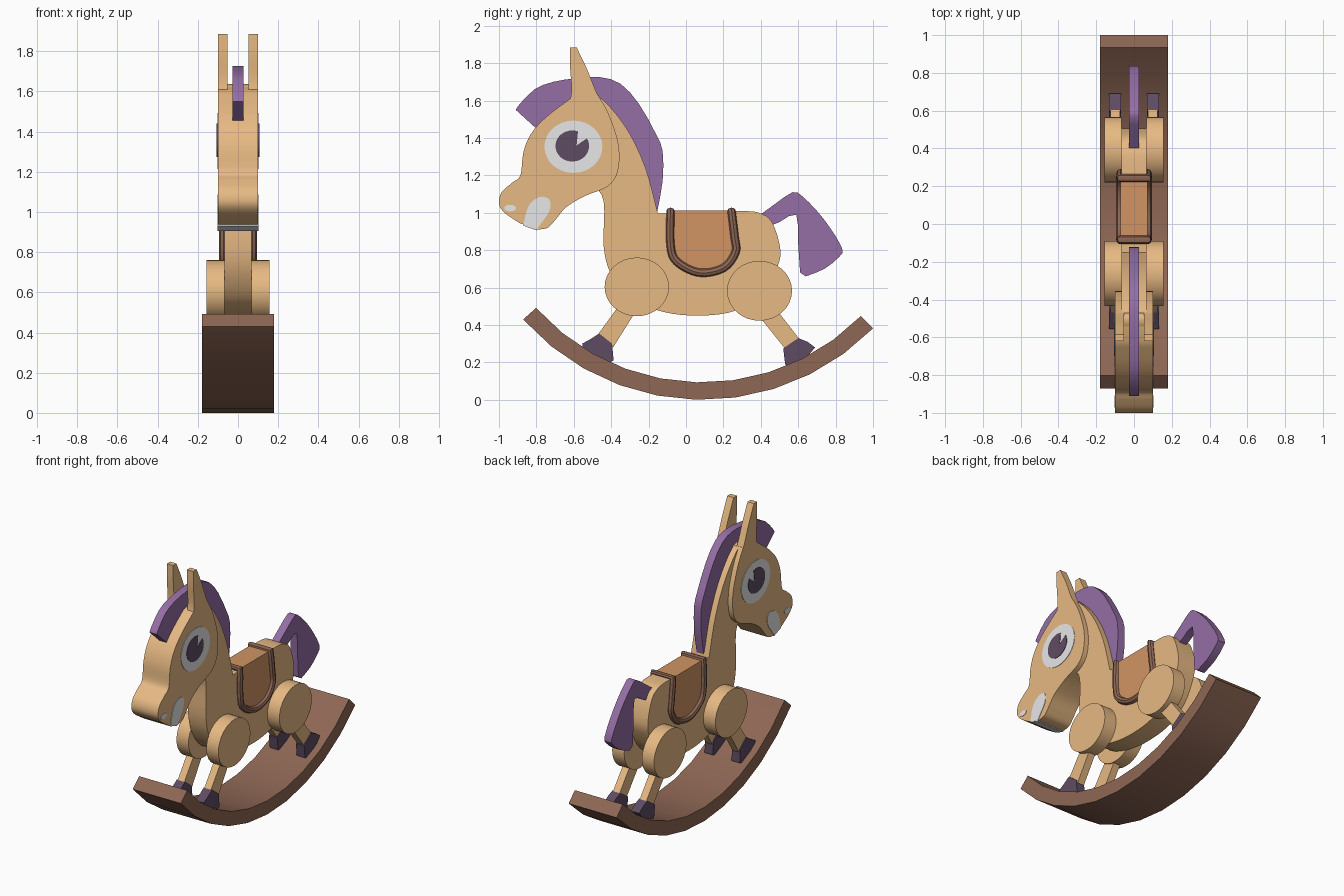
import bpy
import bmesh
from math import sin, cos, radians
from mathutils import Vector

cube = bpy.data.objects.get("Cube")
if cube:
    bpy.data.objects.remove(cube, do_unlink=True)


def material(name, r, g, b):
    mat = bpy.data.materials.new(name)
    mat.use_nodes = True
    mat.diffuse_color = (r, g, b, 1)
    mat.node_tree.nodes["Principled BSDF"].inputs["Base Color"].default_value = (r, g, b, 1)
    return mat


tan = material("tan wood", .80, .487, .228)
purple = material("purple hair", .30, .155, .374)
dark = material("dark hoof", .111, .071, .123)
brown = material("brown wood", .27, .135, .09)
orange = material("orange saddle", .64, .30, .129)
white = material("white paint", .8, .8, .8)


def spline(points, steps=4):
    """Smooth open curve through the points."""
    pts = [Vector(p) for p in points]
    ends = [pts[0] * 2 - pts[1]] + pts + [pts[-1] * 2 - pts[-2]]
    out = []
    for a, b, c, d in zip(ends, ends[1:], ends[2:], ends[3:]):
        for i in range(steps):
            t = i / steps
            out.append(b + (c - a) * t / 2 + (a * 2 - b * 5 + c * 4 - d) * t * t / 2
                       + (b * 3 - a - c * 3 + d) * t ** 3 / 2)
    return out + [pts[-1]]


def ellipse(y, z, ry, rz, start=0, end=360, count=32):
    step = (end - start) / count
    return [(y + ry * cos(radians(start + i * step)), z + rz * sin(radians(start + i * step)))
            for i in range(count)]


def finish(obj, mat):
    obj.data.materials.append(mat)
    bpy.ops.object.select_all(action='DESELECT')
    obj.select_set(True)
    bpy.context.view_layer.objects.active = obj
    if obj.type == 'CURVE':
        bpy.ops.object.convert(target='MESH')
    bpy.ops.object.shade_smooth_by_angle(angle=radians(40))


def slab(name, mat, profile, x0, x1):
    """Side profile (y, z) extruded from x0 to x1."""
    bm = bmesh.new()
    face = bm.faces.new([bm.verts.new((x0, p[0], p[1])) for p in profile])
    side = bmesh.ops.extrude_face_region(bm, geom=[face])
    moved = [v for v in side["geom"] if isinstance(v, bmesh.types.BMVert)]
    bmesh.ops.translate(bm, verts=moved, vec=(x1 - x0, 0, 0))
    bmesh.ops.recalc_face_normals(bm, faces=bm.faces)
    mesh = bpy.data.meshes.new(name)
    bm.to_mesh(mesh)
    bm.free()
    obj = bpy.data.objects.new(name, mesh)
    bpy.context.collection.objects.link(obj)
    finish(obj, mat)


def pair(name, mat, profile, x0, x1):
    slab("left_" + name, mat, profile, x0, x1)
    slab("right_" + name, mat, profile, -x0, -x1)


def arc(radius, start, end, count=10):
    angles = [radians(start + (end - start) * i / count) for i in range(count + 1)]
    return [(.087 + radius * sin(a), 1.283 - radius * cos(a)) for a in angles]


# Curved rocker board
slab("rocker", brown, arc(1.283, -48.3, 45.4) + arc(1.19, 45.4, -48.3), -.18, .18)

# Body and neck in one board
belly = spline([(-.50, 1.16), (-.44, 1.06), (-.44, .82), (-.40, .67), (-.30, .54),
                (-.12, .47), (.07, .45), (.26, .475), (.40, .56), (.48, .69),
                (.505, .80), (.46, .95), (.39, 1.0), (.31, 1.01)])
crest = spline([(-.15, .995), (-.22, 1.25), (-.33, 1.47), (-.48, 1.63), (-.58, 1.60)])
slab("body", tan, belly + crest, -.067, .067)

# Head
head_back = spline([(-.47, 1.63), (-.41, 1.52), (-.36, 1.36), (-.365, 1.22), (-.42, 1.14),
                    (-.54, 1.09), (-.64, 1.03), (-.70, .96), (-.74, .92), (-.79, .91)])
head_front = spline([(-.89, .945), (-.97, 1.0), (-1.0, 1.05), (-.985, 1.11), (-.93, 1.16),
                     (-.885, 1.20), (-.87, 1.32), (-.83, 1.42), (-.75, 1.51), (-.62, 1.61)])
slab("head", tan, head_back + head_front, -.1, .1)

# Ears
ear = spline([(-.625, 1.57), (-.612, 1.66), (-.62, 1.78), (-.62, 1.885)]) \
    + spline([(-.585, 1.885), (-.53, 1.77), (-.49, 1.67), (-.45, 1.58)])
pair("ear", tan, ear, .052, .1)

# Mane and tail
mane_outer = spline([(-.91, 1.55), (-.89, 1.58), (-.81, 1.66), (-.71, 1.70), (-.58, 1.72),
                     (-.46, 1.725), (-.35, 1.69), (-.25, 1.58), (-.16, 1.42), (-.125, 1.33),
                     (-.125, 1.17), (-.155, 1.0)], 2)
mane_inner = spline([(-.24, 1.24), (-.34, 1.43), (-.47, 1.58), (-.62, 1.58), (-.80, 1.45)], 2)
slab("mane", purple, mane_outer + mane_inner, -.027, .027)
tail = spline([(.37, .97), (.48, 1.05), (.57, 1.11), (.62, 1.09), (.70, 1.01), (.77, .92),
               (.835, .81), (.82, .765), (.74, .70), (.64, .66)], 2) \
    + spline([(.61, .68), (.60, .83), (.59, .99), (.50, .95), (.42, .92)], 2)
slab("tail", purple, tail, -.027, .027)

# Eyes with a notched pupil
pair("eye", white, ellipse(-.602, 1.353, .155, .14), .098, .103)
pupil = ellipse(-.608, 1.357, .09, .083, 70, 400) + [(-.585, 1.36)]
pair("pupil", dark, pupil, .102, .106)

# Muzzle patch, nostril and chin strip
patch = spline([(-.87, .935), (-.84, 1.04), (-.78, 1.085), (-.73, 1.07), (-.73, 1.01),
                (-.77, .95), (-.80, .908)], 3)
pair("muzzle_patch", white, patch, .098, .103)
pair("nostril", white, ellipse(-.94, 1.025, .032, .018, 145, 505, 12), .098, .103)
slab("chin_strip", white, [(-.87, .937), (-.80, .912), (-.80, .906), (-.87, .931)], -.101, .101)

# Shoulders, hips, legs and hooves
pair("shoulder", tan, ellipse(-.263, .604, .172, .157), .067, .157)
pair("hip", tan, ellipse(.393, .583, .174, .16), .067, .157)
pair("front_leg", tan, [(-.47, .35), (-.34, .53), (-.22, .55), (-.39, .28)], .075, .125)
pair("back_leg", tan, [(.38, .46), (.54, .26), (.61, .32), (.47, .50)], .075, .125)
front_hoof = [(-.465, .355), (-.395, .30), (-.387, .21), (-.41, .20), (-.55, .265),
              (-.555, .30), (-.51, .325)]
pair("front_hoof", dark, front_hoof, .07, .132)
back_hoof = [(.52, .275), (.60, .33), (.65, .31), (.69, .28), (.64, .22), (.56, .175),
             (.53, .19)]
pair("back_hoof", dark, back_hoof, .07, .132)

# Saddle with a rounded trim loop running over the back
flap = spline([(-.083, 1.012), (-.083, .83), (-.05, .74), (.07, .68), (.20, .705),
               (.265, .79), (.26, .87), (.243, 1.012)])
slab("saddle", orange, flap, -.072, .072)
curve = bpy.data.curves.new("saddle_trim", 'CURVE')
curve.dimensions = '3D'
curve.bevel_depth = .022
curve.bevel_resolution = 2
loop = [(.072, p[0], p[1]) for p in flap] + [(-.072, p[0], p[1]) for p in reversed(flap)]
path = curve.splines.new('POLY')
path.points.add(len(loop) - 1)
for point, co in zip(path.points, loop):
    point.co = (*co, 1)
path.use_cyclic_u = True
trim = bpy.data.objects.new("saddle_trim", curve)
bpy.context.collection.objects.link(trim)
finish(trim, brown)
